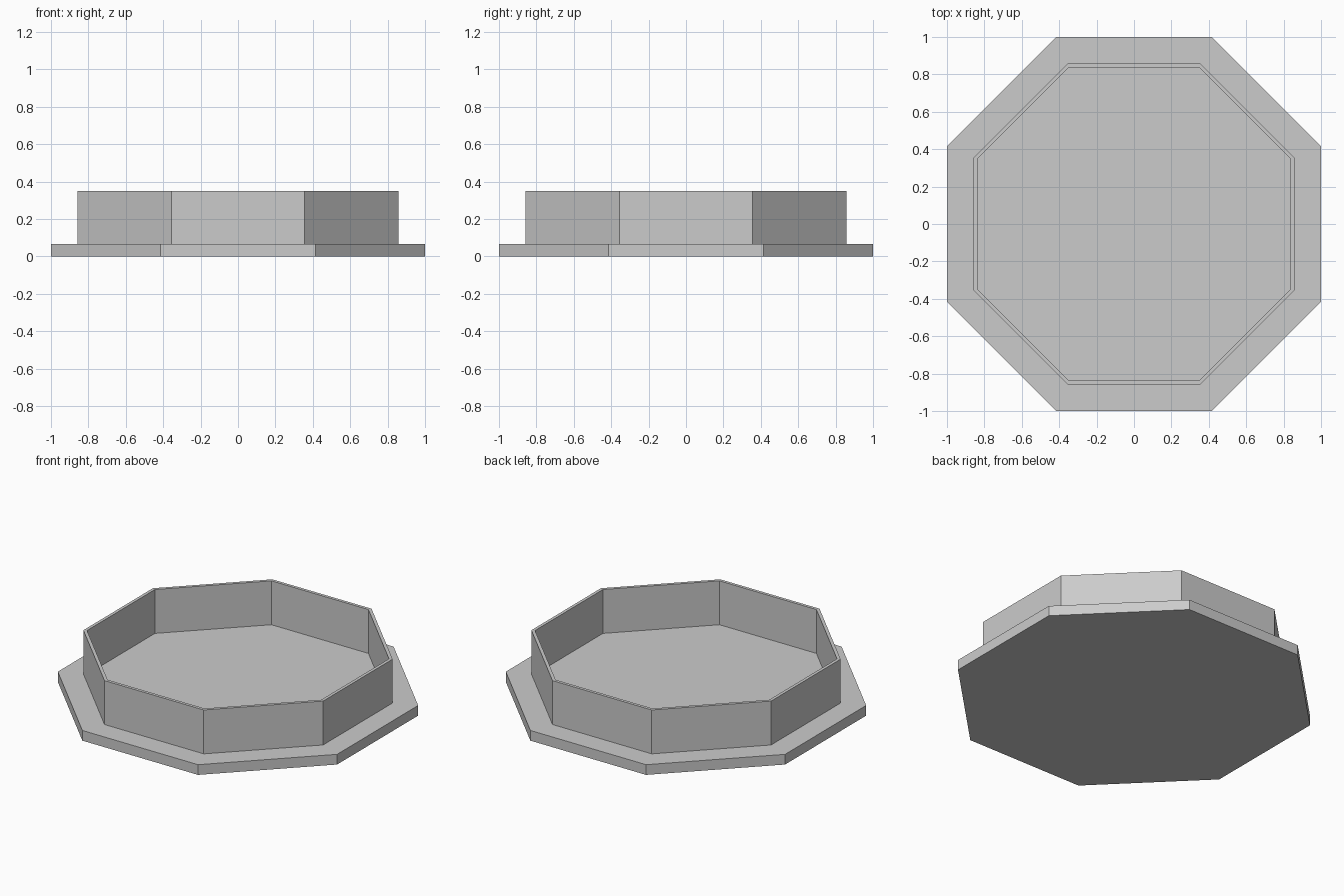
import bpy
import bmesh
from math import cos, sin, pi

if "Cube" in bpy.data.objects:
    bpy.data.objects.remove(bpy.data.objects["Cube"])

SIDES = 8


def ring(bm, apothem, z):
    # Octagon with flat sides facing the axes
    r = apothem / cos(pi / SIDES)
    return [bm.verts.new((r * cos((i + 0.5) * 2 * pi / SIDES),
                          r * sin((i + 0.5) * 2 * pi / SIDES), z))
            for i in range(SIDES)]


def lathe(name, profile, closed):
    # Sweep (apothem, z) points round the octagon; cap the ends unless closed
    bm = bmesh.new()
    rings = [ring(bm, a, z) for a, z in profile]
    pairs = list(zip(rings, rings[1:]))
    if closed:
        pairs.append((rings[-1], rings[0]))
    else:
        bm.faces.new(rings[0])
        bm.faces.new(rings[-1])
    for lo, hi in pairs:
        for i in range(SIDES):
            j = (i + 1) % SIDES
            bm.faces.new((lo[i], lo[j], hi[j], hi[i]))
    bmesh.ops.recalc_face_normals(bm, faces=bm.faces)
    mesh = bpy.data.meshes.new(name)
    bm.to_mesh(mesh)
    bm.free()
    obj = bpy.data.objects.new(name, mesh)
    bpy.context.collection.objects.link(obj)
    return obj


BASE_TOP, WALL_TOP = 0.066, 0.35
OUTER, INNER = 0.858, 0.838

# Flat base plate
lathe("base_plate", [(1.0, 0), (1.0, BASE_TOP)], closed=False)

# Thin upright wall standing on the plate
lathe("rim_wall", [(OUTER, BASE_TOP), (OUTER, WALL_TOP),
                   (INNER, WALL_TOP), (INNER, BASE_TOP)], closed=True)
